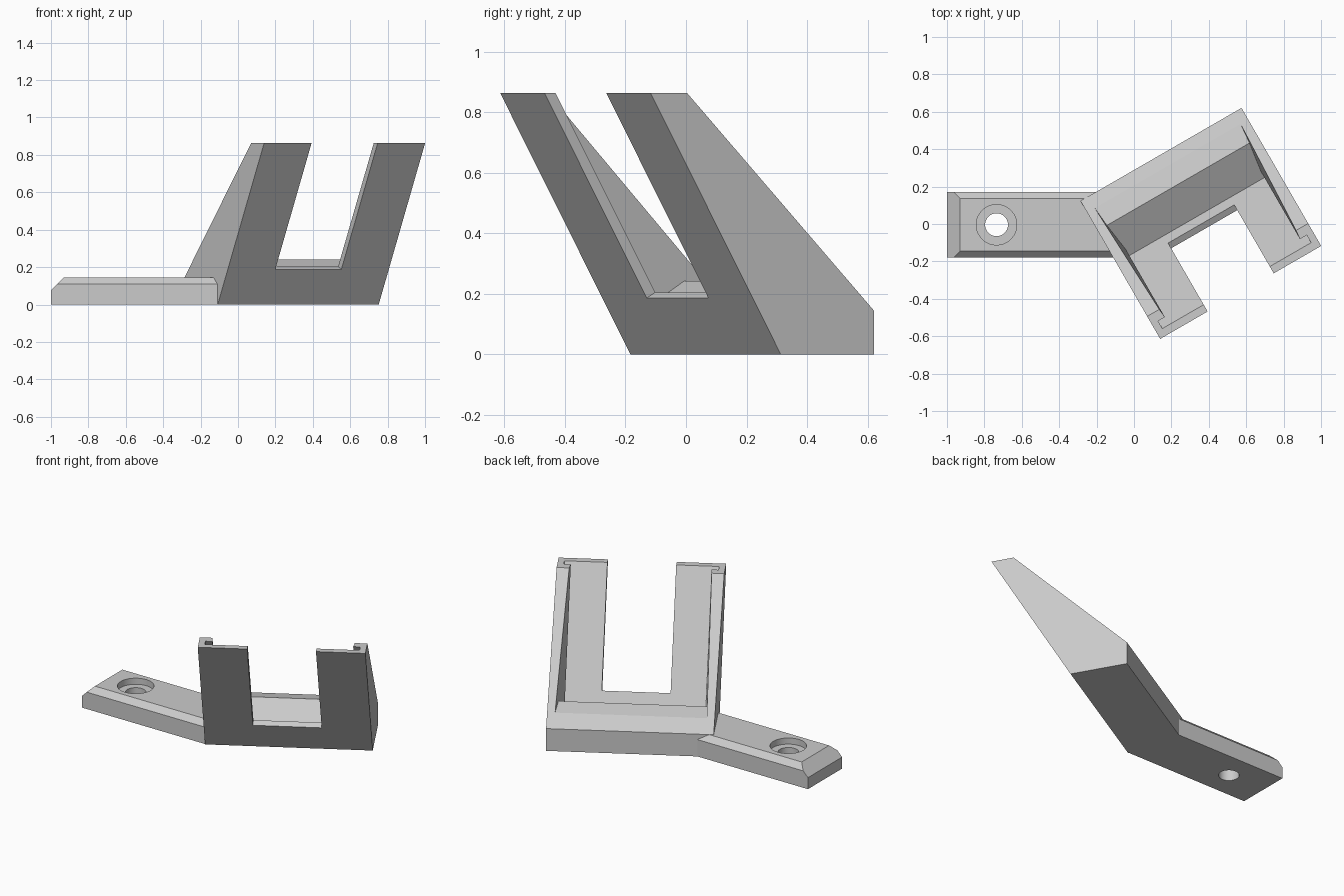
import bpy, bmesh, math
from mathutils import Matrix, Vector

cube = bpy.data.objects.get("Cube")
if cube:
    bpy.data.objects.remove(cube, do_unlink=True)

grey = bpy.data.materials.new("light_grey")
grey.use_nodes = True
grey.diffuse_color = (0.6, 0.6, 0.6, 1)
grey.node_tree.nodes["Principled BSDF"].inputs["Base Color"].default_value = (0.6, 0.6, 0.6, 1)

TURN = Matrix.Rotation(math.radians(30), 4, 'Z')   # holder is swivelled on the arm
LEAN = math.radians(30)                            # holder leans forward
CENTRE, HALF = 0.311, 0.497                        # holder middle and half width
FRONT = -0.105                                     # foot of the front plane


def make_object(name, bm):
    bmesh.ops.recalc_face_normals(bm, faces=bm.faces)
    mesh = bpy.data.meshes.new(name)
    bm.to_mesh(mesh)
    bm.free()
    mesh.materials.append(grey)
    obj = bpy.data.objects.new(name, mesh)
    bpy.context.collection.objects.link(obj)
    return obj


def loft(name, rings):
    """Bridge closed rings of equal length and cap both ends."""
    bm = bmesh.new()
    rows = [[bm.verts.new(TURN @ Vector(p)) for p in ring] for ring in rings]
    n = len(rows[0])
    for a, b in zip(rows, rows[1:]):
        for i in range(n):
            j = (i + 1) % n
            bm.faces.new((a[i], a[j], b[j], b[i]))
    bm.faces.new(rows[0])
    bm.faces.new(rows[-1])
    return make_object(name, bm)


def leaned(u, depth, along):
    """Point given by width, depth behind the front plane and distance up the lean."""
    t = depth + FRONT * math.cos(LEAN)
    return (u, t * math.cos(LEAN) - along * math.sin(LEAN),
            t * math.sin(LEAN) + along * math.cos(LEAN))


def leaned_cutter(name, rows):
    """Each row is (depth, half width, lower end); the upper end runs out of the top."""
    return loft(name, [[leaned(CENTRE - w, t, low), leaned(CENTRE + w, t, low),
                        leaned(CENTRE + w, t, 1.5), leaned(CENTRE - w, t, 1.5)]
                       for t, w, low in rows])


def cylinder(name, radius, bottom, top):
    bm = bmesh.new()
    bmesh.ops.create_cone(bm, cap_ends=True, segments=64, radius1=radius, radius2=radius,
                          depth=top - bottom,
                          matrix=Matrix.Translation((-0.735, -0.004, (bottom + top) / 2)))
    return make_object(name, bm)


def cut(obj, cutter):
    cutter.hide_render = True
    mod = obj.modifiers.new("cut", 'BOOLEAN')
    mod.operation, mod.solver, mod.object = 'DIFFERENCE', 'EXACT', cutter
    bpy.context.view_layer.objects.active = obj
    bpy.ops.object.modifier_apply(modifier=mod.name)
    bpy.data.objects.remove(cutter, do_unlink=True)


# Holder: leaning side profile across the whole width
profile = [(FRONT, 0), (0.25, 0), (0.25, 0.145), (-0.463, 0.864), (-0.602, 0.864)]
holder = loft("holder", [[(CENTRE + side * HALF, v, z) for v, z in profile]
                         for side in (-1, 1)])

# Pocket: slide-in slot behind the panel, flared walls, then a falling ledge at the back
FLOOR = 0.176
cut(holder, leaned_cutter("pocket_cutter", [
    (0.038, 0.459, FLOOR), (0.078, 0.459, FLOOR), (0.078, 0.417, FLOOR),
    (0.269, 0.440, FLOOR), (0.45, 0.461, 0.013)]))

# Window: open-topped gap in the front panel
cut(holder, leaned_cutter("window_cutter", [(-0.1, 0.204, 0.267), (0.06, 0.204, 0.267)]))

# Arm: flat bar with a chamfered top edge, wider chamfer at the free end
HEIGHT, CHAMFER, MID, WIDE = 0.145, 0.035, -0.004, 0.176
bm = bmesh.new()
for side in (-1, 1):
    y, y_in = MID + side * WIDE, MID + side * (WIDE - CHAMFER)
    end = lambda v: -0.156 - 0.256 * v
    for p in [(-1, y, 0), (-1, y, HEIGHT - 2 * CHAMFER),
              (-1 + CHAMFER, y, HEIGHT - CHAMFER), (-1 + 2 * CHAMFER, y_in, HEIGHT),
              (end(y), y, 0), (end(y), y, HEIGHT - CHAMFER), (end(y_in), y_in, HEIGHT)]:
        bm.verts.new(p)
bmesh.ops.convex_hull(bm, input=bm.verts)
bmesh.ops.dissolve_limit(bm, angle_limit=0.02, verts=bm.verts, edges=bm.edges)
arm = make_object("mounting_arm", bm)

# Screw hole with a recess for the head
cut(arm, cylinder("recess_cutter", 0.108, HEIGHT - 0.04, 0.3))
cut(arm, cylinder("hole_cutter", 0.061, -0.1, 0.3))

for obj in (holder, arm):
    bpy.ops.object.select_all(action='DESELECT')
    obj.select_set(True)
    bpy.context.view_layer.objects.active = obj
    bpy.ops.object.shade_smooth_by_angle(angle=math.radians(20))
